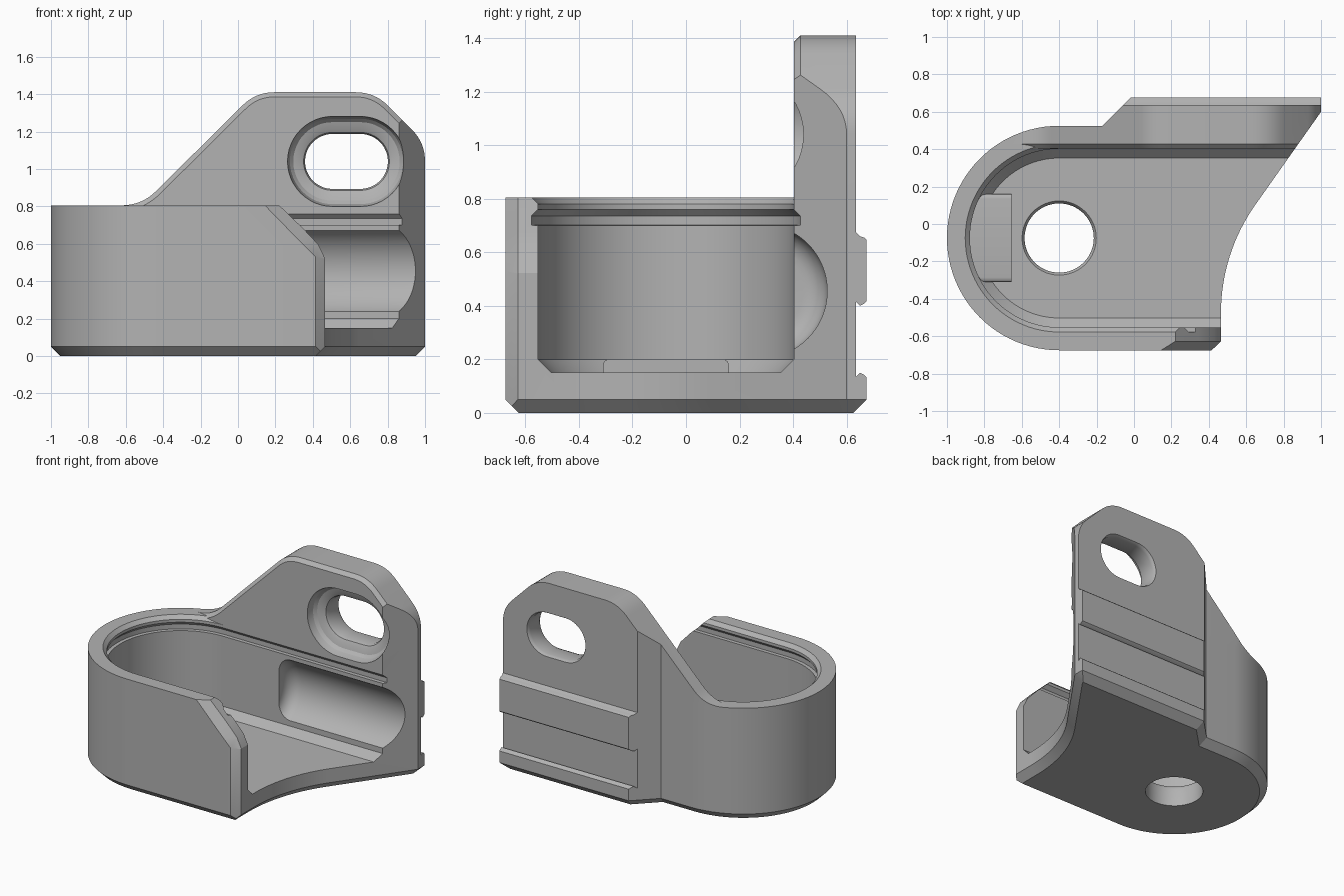
import bpy
import bmesh
from math import sin, cos, pi, radians
from mathutils import Vector

old = bpy.data.objects.get("Cube")
if old:
    bpy.data.objects.remove(old, do_unlink=True)

# Shared dimensions
CX, CY = -0.4, -0.075      # centre of the round end
OUTER, INNER = 0.6, 0.4775
WALL_Y = CY + INNER        # inner face of the back wall
RIM = 0.805

grey = bpy.data.materials.new("plain_grey")
grey.use_nodes = True
grey.diffuse_color = (0.45, 0.45, 0.45, 1)
grey.node_tree.nodes["Principled BSDF"].inputs["Base Color"].default_value = grey.diffuse_color


def loft(name, loops):
    """Closed solid through loops of equal point count."""
    bm = bmesh.new()
    rings = [[bm.verts.new(p) for p in loop] for loop in loops]
    n = len(rings[0])
    for a, b in zip(rings, rings[1:]):
        for i in range(n):
            j = (i + 1) % n
            bm.faces.new((a[i], a[j], b[j], b[i]))
    bm.faces.new(rings[0][::-1])
    bm.faces.new(rings[-1])
    bmesh.ops.recalc_face_normals(bm, faces=bm.faces)
    mesh = bpy.data.meshes.new(name)
    bm.to_mesh(mesh)
    bm.free()
    mesh.materials.append(grey)
    obj = bpy.data.objects.new(name, mesh)
    bpy.context.collection.objects.link(obj)
    return obj


def on_x(loop, x):
    return [(x, a, b) for a, b in loop]


def on_y(loop, y):
    return [(a, y, b) for a, b in loop]


def on_z(loop, z):
    return [(a, b, z) for a, b in loop]


def combine(obj, tool, operation):
    """Apply a boolean and discard the tool."""
    tool.hide_render = True
    mod = obj.modifiers.new("cut", 'BOOLEAN')
    mod.operation, mod.solver, mod.object = operation, 'EXACT', tool
    with bpy.context.temp_override(object=obj, active_object=obj):
        bpy.ops.object.modifier_apply(modifier=mod.name)
    bpy.data.objects.remove(tool, do_unlink=True)


def inset(loop, d):
    """Mitred inward offset of a counter-clockwise polygon."""
    pts = [Vector(p) for p in loop]
    result = []
    for i, p in enumerate(pts):
        e1 = (p - pts[i - 1]).normalized()
        e2 = (pts[(i + 1) % len(pts)] - p).normalized()
        n1, n2 = Vector((-e1.y, e1.x)), Vector((-e2.y, e2.x))
        result.append(tuple(p + (n1 + n2) * d / (1 + n1.dot(n2))))
    return result


def rounded(corners, steps=8):
    """Polygon from (a, b, tangent length) corners."""
    result = []
    for i, (a, b, t) in enumerate(corners):
        p = Vector((a, b))
        if t == 0:
            result.append((a, b))
            continue
        before, after = corners[i - 1], corners[(i + 1) % len(corners)]
        s = p + (Vector(before[:2]) - p).normalized() * t
        e = p + (Vector(after[:2]) - p).normalized() * t
        for k in range(steps + 1):
            u = k / steps
            result.append(tuple(s * (1 - u) ** 2 + p * 2 * u * (1 - u) + e * u * u))
    return result


def arc(cx, cy, r, start, end, steps):
    angles = [radians(start + (end - start) * k / steps) for k in range(steps + 1)]
    return [(cx + r * cos(t), cy + r * sin(t)) for t in angles]


def circle(cx, cy, r, steps=64):
    return arc(cx, cy, r, 0, 360, steps)[:-1]


def stadium(cx, cy, half, r):
    return arc(cx + half, cy, r, -90, 90, 24) + arc(cx - half, cy, r, 90, 270, 24)


# Plan outline: round end, front wall, concave right edge, back plate
outline = arc(CX, CY, OUTER, 90, 270, 48) + [(0.465, -0.675)]
outline += arc(1.465, -0.475, 1, 180, 145, 16)
outline += [(1, 0.6), (1, 0.675), (-0.02, 0.675), (-0.17, 0.525)]

# Cup with chamfered underside
bracket = loft("bracket_body", [on_z(inset(outline, 0.05), 0),
                                on_z(outline, 0.05), on_z(outline, RIM)])

# Open cavity with floor chamfer, retaining groove and rim chamfer
cavity_profile = [(0.15, 0.4275), (0.2, INNER), (0.7, INNER), (0.701, 0.5025),
                  (0.735, 0.5025), (0.76, INNER), (0.78, INNER), (0.83, 0.5275)]
cavity = [on_z(arc(CX, CY, r, 90, 270, 48) + [(1.5, CY - r), (1.5, CY + r)], z)
          for z, r in cavity_profile]
combine(bracket, loft("cavity", cavity), 'DIFFERENCE')

# Upright mounting plate with sloping, rounded silhouette
silhouette = rounded([(-0.66, 0.75, 0), (1, 0.75, 0), (1, 1.14, 0.1),
                      (0.73, 1.41, 0.1), (0.095, 1.41, 0.1),
                      (-0.515, RIM, 0.11), (-0.66, RIM, 0)])
plate = loft("plate", [on_z(outline, 0.7), on_z(outline, 1.5)])
shape = loft("plate_shape", [on_y(inset(silhouette, 0.025), WALL_Y),
                             on_y(silhouette, WALL_Y + 0.025), on_y(silhouette, 1)])
combine(plate, shape, 'INTERSECT')
combine(bracket, plate, 'UNION')

# Recesses that leave two raised bands on the back
upper = [(0.635, 0.675), (0.65, 0.66), (0.665, 0.655), (0.69, 0.63), (0.8, 0.63), (0.8, 1.6), (0.635, 1.6)]
lower = [(0.635, 0.135), (0.65, 0.15), (0.665, 0.145), (0.69, 0.12),
         (0.69, 0.43), (0.665, 0.405), (0.65, 0.4), (0.635, 0.415)]
lower[2:6] = [(0.665, 0.142), (0.7, 0.11), (0.7, 0.44), (0.665, 0.408)]
for recess in (upper, lower):
    combine(bracket, loft("back_recess", [on_x(recess, -0.3), on_x(recess, 1.3)]), 'DIFFERENCE')

# Long scoop with a rounded end in the back wall
scoop = []
for k in range(7):
    t = k / 6 * pi / 2
    scoop.append(on_x(circle(0.2775, 0.455, 0.16 + 0.09 * sin(t)), 0.04 + 0.09 * (1 - cos(t))))
scoop.append(on_x(circle(0.2775, 0.455, 0.25), 1.3))
combine(bracket, loft("scoop", scoop), 'DIFFERENCE')

# Mounting slot with dished surround
slot_profile = [(0.38, 0.243), (0.41, 0.24), (0.45, 0.228), (0.47, 0.21), (0.48, 0.175),
                (0.49, 0.155), (0.51, 0.147), (0.61, 0.147), (0.625, 0.151), (0.66, 0.172)]
slot = [on_y(stadium(0.58, 1.04, 0.0745, r), y) for y, r in slot_profile]
combine(bracket, loft("slot", slot), 'DIFFERENCE')

# Sloped and chamfered free end of the front wall
front = [(0.12, 0.83), (0.3, 0.645), (0.36, 0.585), (0.415, 0.53)]
back = [(0.195, 0.83), (0.35, 0.68), (0.43, 0.595), (0.466, 0.52)]


def end_cut(edge):
    return edge + [(edge[-1][0], -0.1), (1, -0.1), (1, 0.83)]


wall_end = loft("wall_end", [on_y(end_cut(front), -0.68), on_y(end_cut(front), -0.675),
                             on_y(end_cut(back), -0.627), on_y(end_cut(back), -0.5)])
combine(bracket, wall_end, 'DIFFERENCE')

# Round hole in the floor
hole = [on_z(circle(CX, CY, r), z) for z, r in
        ((-0.1, 0.185), (0.125, 0.185), (0.14, 0.19), (0.17, 0.215))]
combine(bracket, loft("floor_hole", hole), 'DIFFERENCE')

# Low pad on the floor at the round end
pad = rounded([(-0.31, 0.1, 0), (0.16, 0.1, 0), (0.16, 0.2, 0.025), (-0.31, 0.2, 0.025)], 4)
floor_pad = loft("floor_pad", [on_x(pad, -0.9), on_x(pad, -0.655)])

# Smooth curved walls, keep machined edges sharp
for obj in (bracket, floor_pad):
    bpy.ops.object.select_all(action='DESELECT')
    obj.select_set(True)
    bpy.context.view_layer.objects.active = obj
    bpy.ops.object.shade_smooth_by_angle(angle=radians(25))
